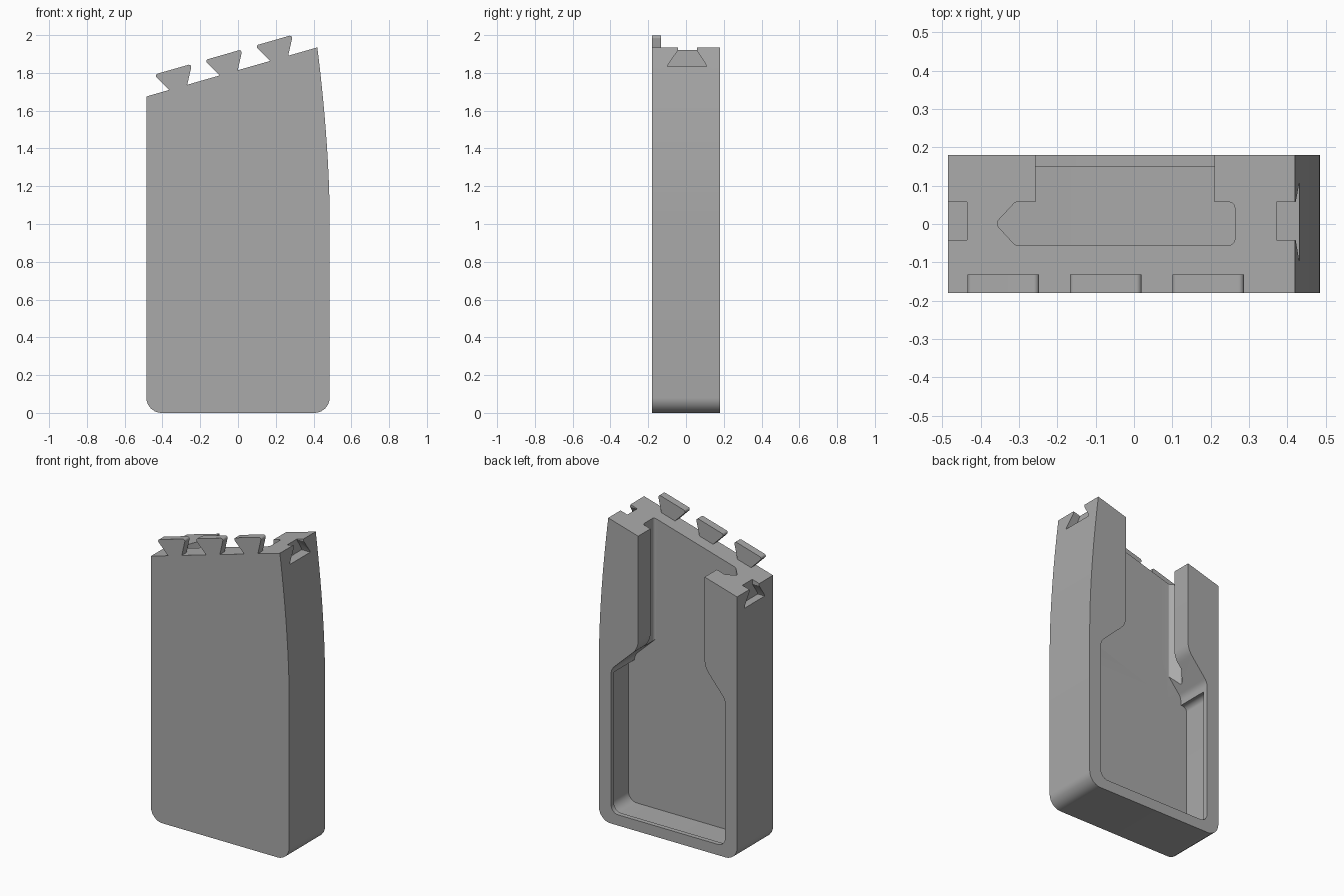
import bpy, bmesh, math
from mathutils import Vector

cube = bpy.data.objects.get("Cube")
if cube:
    bpy.data.objects.remove(cube, do_unlink=True)

grey = bpy.data.materials.new("plain grey")
grey.use_nodes = True
COLOUR = (0.4, 0.4, 0.4, 1)
grey.diffuse_color = COLOUR
grey.node_tree.nodes["Principled BSDF"].inputs["Base Color"].default_value = COLOUR


def rounded(corners, steps=6):
    """Turn (u, v, radius) corners into a filleted outline."""
    out = []
    for i, (u, v, r) in enumerate(corners):
        p = Vector((u, v))
        if r == 0:
            out.append(p)
            continue
        a = (Vector(corners[i - 1][:2]) - p).normalized()
        b = (Vector(corners[(i + 1) % len(corners)][:2]) - p).normalized()
        half = a.angle(b) / 2
        centre = p + (a + b).normalized() * (r / math.sin(half))
        start = p + a * (r / math.tan(half)) - centre
        end = p + b * (r / math.tan(half)) - centre
        for k in range(steps + 1):
            d = start.lerp(end, k / steps).normalized()
            out.append(centre + d * r)
    return out


def prism(name, outline, axis, lo, hi):
    """Extrude an outline along the x, y or z axis."""
    place = {"x": lambda p, t: (t, p[0], p[1]),
             "y": lambda p, t: (p[0], t, p[1]),
             "z": lambda p, t: (p[0], p[1], t)}[axis]
    bm = bmesh.new()
    rings = [[bm.verts.new(place(p, t)) for p in outline] for t in (lo, hi)]
    bm.faces.new(rings[0])
    bm.faces.new(rings[1])
    n = len(outline)
    for i in range(n):
        j = (i + 1) % n
        bm.faces.new((rings[0][i], rings[0][j], rings[1][j], rings[1][i]))
    bmesh.ops.recalc_face_normals(bm, faces=bm.faces)
    mesh = bpy.data.meshes.new(name)
    bm.to_mesh(mesh)
    bm.free()
    obj = bpy.data.objects.new(name, mesh)
    bpy.context.collection.objects.link(obj)
    mesh.materials.append(grey)
    return obj


def activate(obj):
    bpy.ops.object.select_all(action="DESELECT")
    obj.select_set(True)
    bpy.context.view_layer.objects.active = obj


def cut(obj, cutter):
    activate(obj)
    mod = obj.modifiers.new("cut", "BOOLEAN")
    mod.operation, mod.solver, mod.object = "DIFFERENCE", "EXACT", cutter
    bpy.ops.object.modifier_apply(modifier=mod.name)
    bpy.data.objects.remove(cutter, do_unlink=True)


def smooth(obj):
    activate(obj)
    bpy.ops.object.shade_smooth_by_angle(angle=math.radians(30))


# Body: slanted top, bowed upper side, rounded bottom corners
W, D, FLOOR = 0.485, 0.18, -0.055
LOW, HIGH, BOW = 1.675, 1.935, 1.05
bow = [(W - 0.065 * t ** 1.7, BOW + (HIGH - BOW) * t, 0)
       for t in (k / 12 for k in range(13))]
body = prism("body", rounded([(-W, 0, 0.08), (W, 0, 0.08)] + bow + [(-W, LOW, 0)]),
             "y", -D, D)

# Back opening: wide pocket that narrows to a slot through the top
cut(body, prism("opening", rounded([
    (-0.4, 0.068, 0.05), (0.4, 0.068, 0.05), (0.4, 0.98, 0.07), (0.21, 1.16, 0.12),
    (0.21, 2.2, 0), (-0.257, 2.2, 0), (-0.257, 1.17, 0.12), (-0.4, 1.0, 0.07)]),
    "y", FLOOR, 0.3))

# Pocket undercut behind a thin rim
cut(body, prism("undercut", rounded([
    (-0.443, 0.045, 0.06), (0.443, 0.045, 0.06), (0.443, 0.95, 0.03), (-0.443, 0.95, 0.03)]),
    "y", FLOOR, 0.15))

# Wider channel inside the slot, pointed on one side
cut(body, prism("channel", rounded([
    (-0.31, FLOOR, 0.01), (0.263, FLOOR, 0.015), (0.263, 0.057, 0.015),
    (-0.31, 0.057, 0.01), (-0.362, 0.001, 0.015)]), "z", 0.93, 2.2))

# Dovetail sockets at both ends of the top
for x0, x1, top in ((-0.6, -0.436, LOW), (0.372, 0.6, HIGH)):
    cut(body, prism("socket", [
        (-0.097, top - 0.1), (0.108, top - 0.1), (0.105, top - 0.09),
        (0.057, top - 0.015), (0.057, top + 0.1), (-0.042, top + 0.1),
        (-0.042, top - 0.015), (-0.094, top - 0.09)], "x", x0, x1))
smooth(body)

# Three dovetail teeth along the front edge of the slanted top
along = Vector((W + 0.42, HIGH - LOW)).normalized()
up = Vector((-along.y, along.x))
start = Vector((-W, LOW))
for i in range(3):
    foot = start + along * (0.175 + 0.278 * i)
    shape = rounded([(-0.05, 0, 0), (0.05, 0, 0), (0.105, 0.1, 0.012), (-0.105, 0.1, 0.012)])
    tooth = prism(f"tooth_{i + 1}", [foot + along * p.x + up * p.y for p in shape],
                  "y", -D, -0.132)
    smooth(tooth)
